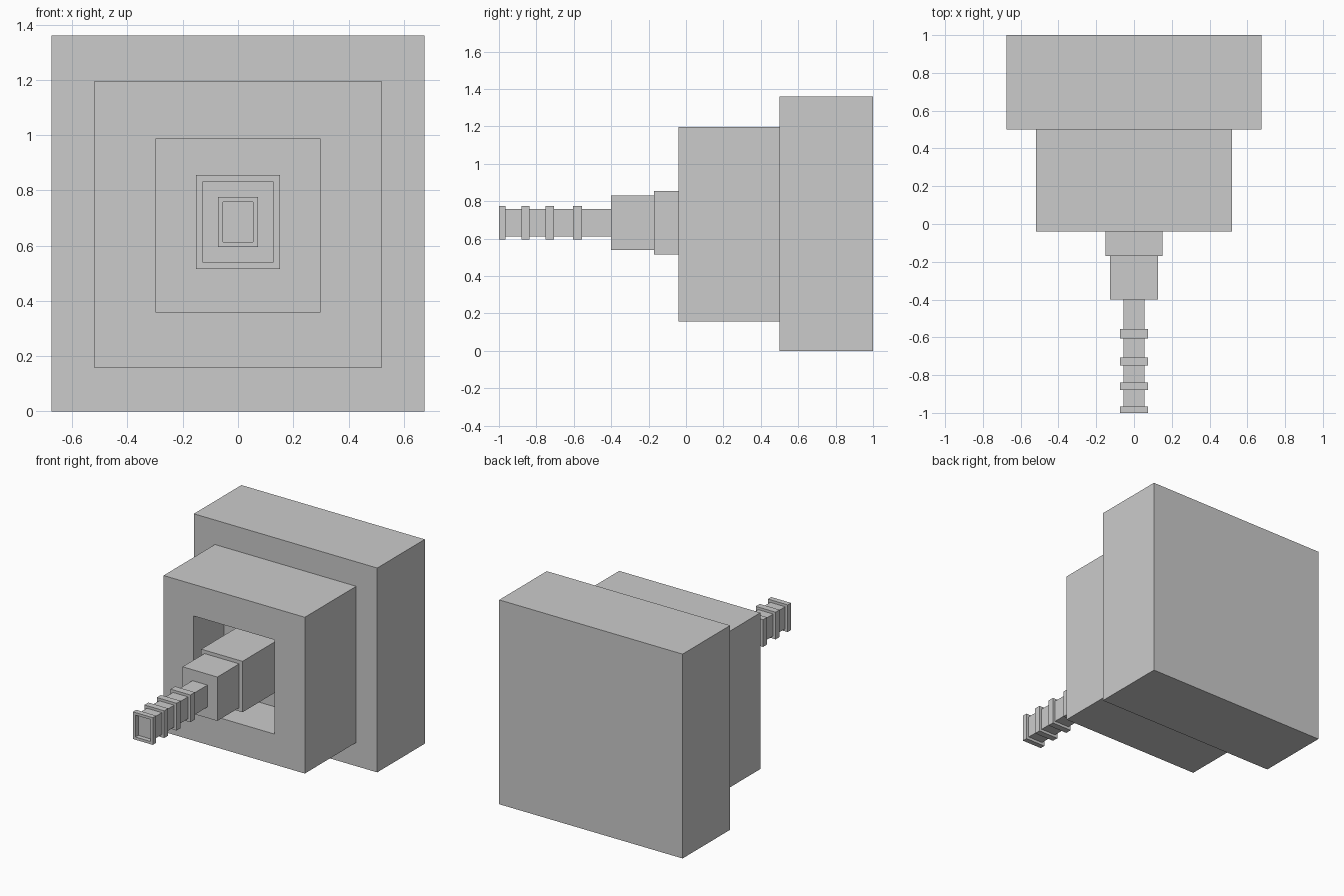
import bpy, bmesh

if "Cube" in bpy.data.objects:
    bpy.data.objects.remove(bpy.data.objects["Cube"])


def box(name, half_x, y, z, recess=None):
    """Box spanning y=(front, back), z=(low, high); recess=(half_x, low, high, depth) sinks its front."""
    bm = bmesh.new()
    bmesh.ops.create_cube(bm, size=2)
    for v in bm.verts:
        v.co.x *= half_x
        v.co.y = y[0] if v.co.y < 0 else y[1]
        v.co.z = z[0] if v.co.z < 0 else z[1]
    if recess:
        rx, low, high, depth = recess
        mid = sum(z) / 2
        bm.normal_update()
        front = min(bm.faces, key=lambda f: f.calc_center_median().y)
        bmesh.ops.inset_individual(bm, faces=[front], thickness=0.01)
        for v in front.verts:
            v.co.x = rx if v.co.x > 0 else -rx
            v.co.z = high if v.co.z > mid else low
        floor = bmesh.ops.extrude_discrete_faces(bm, faces=[front])["faces"][0]
        for v in floor.verts:
            v.co.y += depth
    bmesh.ops.recalc_face_normals(bm, faces=bm.faces)
    mesh = bpy.data.meshes.new(name)
    bm.to_mesh(mesh)
    bm.free()
    obj = bpy.data.objects.new(name, mesh)
    bpy.context.collection.objects.link(obj)
    return obj


# Housing: rear block and front block with a square socket
box("rear_block", 0.675, (0.5, 1.0), (0.0, 1.36))
box("socket_block", 0.52, (-0.04, 0.5), (0.157, 1.197), recess=(0.298, 0.36, 0.987, 0.32))

# Stepped mount coming out of the socket
box("mount_base", 0.152, (-0.17, 0.28), (0.516, 0.855))
box("mount_step", 0.128, (-0.40, -0.17), (0.54, 0.832))

# Barrel with three collars and a recessed muzzle
box("barrel", 0.055, (-0.966, -0.40), (0.613, 0.759))
for i, (front, back) in enumerate([(-0.605, -0.557), (-0.75, -0.707), (-0.88, -0.838)]):
    box(f"collar_{i + 1}", 0.073, (front, back), (0.595, 0.776))
box("muzzle", 0.073, (-1.0, -0.965), (0.595, 0.776), recess=(0.055, 0.613, 0.759, 0.03))
